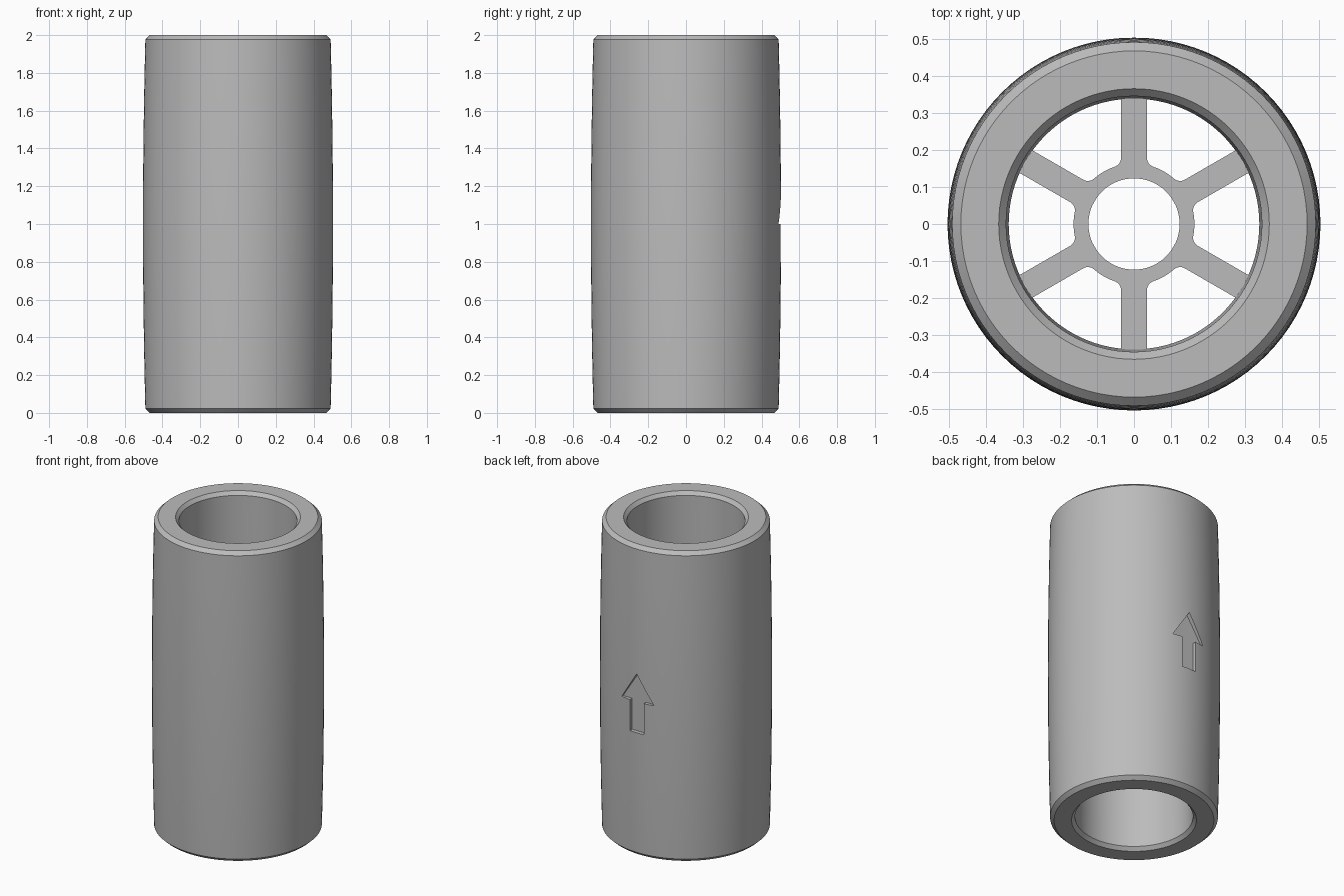
import bpy, bmesh, math
from mathutils import Vector, Matrix

cube = bpy.data.objects.get("Cube")
if cube:
    bpy.data.objects.remove(cube, do_unlink=True)

grey = bpy.data.materials.new("plain grey")
grey.use_nodes = True
colour = (0.5, 0.5, 0.5, 1)
grey.diffuse_color = colour
grey.node_tree.nodes["Principled BSDF"].inputs["Base Color"].default_value = colour


def make_object(name, bm):
    bmesh.ops.recalc_face_normals(bm, faces=bm.faces)
    mesh = bpy.data.meshes.new(name)
    bm.to_mesh(mesh)
    bm.free()
    mesh.materials.append(grey)
    obj = bpy.data.objects.new(name, mesh)
    bpy.context.collection.objects.link(obj)
    return obj


def activate(obj):
    bpy.ops.object.select_all(action='DESELECT')
    obj.select_set(True)
    bpy.context.view_layer.objects.active = obj


def smooth(obj):
    activate(obj)
    bpy.ops.object.shade_smooth_by_angle(angle=math.radians(20))


# Barrel-shaped sleeve: bulged outside, chamfered rims, bore drafted to the middle
def lathe(profile, segments):
    bm = bmesh.new()
    rings = []
    for i in range(segments):
        a = math.tau * i / segments
        rings.append([bm.verts.new((r * math.cos(a), r * math.sin(a), z))
                      for r, z in profile])
    n = len(profile)
    for i in range(segments):
        a, b = rings[i], rings[(i + 1) % segments]
        for j in range(n):
            k = (j + 1) % n
            bm.faces.new((a[j], b[j], b[k], a[k]))
    return bm


STEPS = 16
LOW, HIGH = 0.022, 1.978
heights = [LOW + (HIGH - LOW) * i / STEPS for i in range(STEPS + 1)]
outside = [(0.503 - 0.013 * (z - 1) ** 2, z) for z in heights]
profile = ([(0.365, 0), (0.467, 0)] + outside +
           [(0.467, 2), (0.365, 2), (0.345, HIGH), (0.338, 1), (0.345, LOW)])
sleeve = make_object("sleeve", lathe(profile, 96))

# Flow arrow sunk into the back
half = [(0.05, 0.80), (0.05, 1.0), (0.115, 1.0)]
arrow = half + [(0, 1.18)] + [(-x, z) for x, z in reversed(half)]
bm = bmesh.new()
face = bm.faces.new([bm.verts.new((x, 0.477, z)) for x, z in arrow])
extruded = bmesh.ops.extrude_face_region(bm, geom=[face])["geom"]
bmesh.ops.translate(bm, vec=(0, 0.1, 0),
                    verts=[v for v in extruded if isinstance(v, bmesh.types.BMVert)])
cutter = make_object("arrow_cutter", bm)
cutter.hide_render = True

activate(sleeve)
cut = sleeve.modifiers.new("arrow", 'BOOLEAN')
cut.operation = 'DIFFERENCE'
cut.solver = 'EXACT'
cut.object = cutter
bpy.ops.object.modifier_apply(modifier=cut.name)
bpy.data.objects.remove(cutter, do_unlink=True)
smooth(sleeve)

# Six-spoke guide: hub ring with filleted spokes reaching into the bore wall
HUB, HOLE, WIDTH, FILLET, REACH = 0.163, 0.123, 0.035, 0.025, 0.355
BOTTOM, TOP = 0.9, 1.1
cx = WIDTH + FILLET
cy = math.sqrt((HUB + FILLET) ** 2 - cx ** 2)
hub_turn = math.atan2(cx, cy)

right_side = [Vector((WIDTH, REACH))]
sweep = math.pi / 2 - hub_turn
for i in range(7):                     # fillet from spoke side to hub
    a = math.pi + sweep * i / 6
    right_side.append(Vector((cx + FILLET * math.cos(a), cy + FILLET * math.sin(a))))
for i in range(1, 5):                  # hub arc to halfway between spokes
    a = hub_turn + (math.pi / 6 - hub_turn) * i / 4
    right_side.append(Vector((HUB * math.sin(a), HUB * math.cos(a))))
left_side = [Vector((-p.x, p.y)) for p in reversed(right_side[:-1])]

outline = []
for s in range(6):
    turn = Matrix.Rotation(-s * math.pi / 3, 2)
    outline += [turn @ p for p in left_side + right_side]

bm = bmesh.new()
columns = []
for p in outline:
    q = p.normalized() * HOLE
    columns.append([bm.verts.new((v.x, v.y, z))
                    for v, z in ((p, BOTTOM), (p, TOP), (q, TOP), (q, BOTTOM))])
for i, a in enumerate(columns):
    b = columns[(i + 1) % len(columns)]
    for j in range(4):
        k = (j + 1) % 4
        bm.faces.new((a[j], b[j], b[k], a[k]))
smooth(make_object("spoked_guide", bm))
